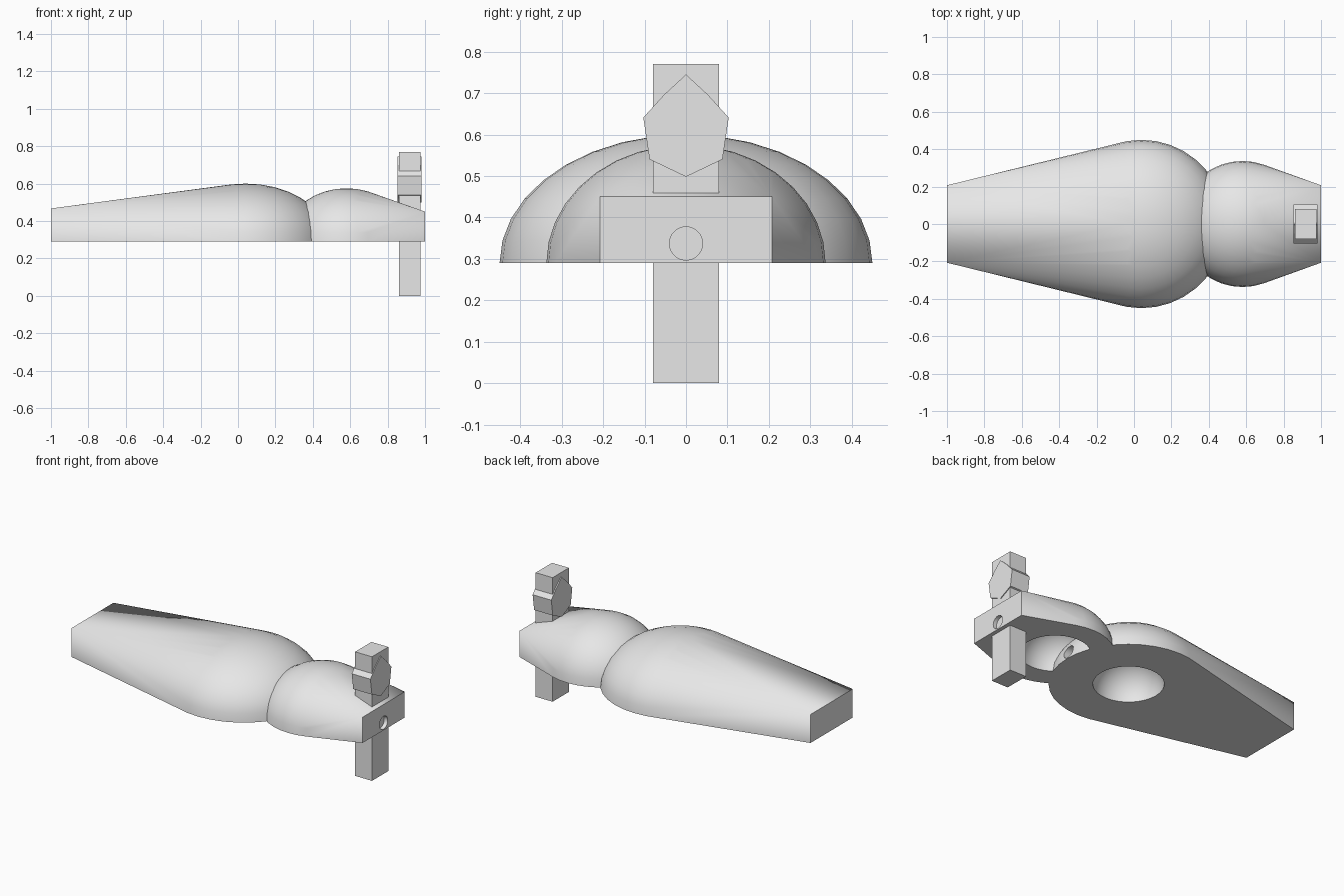
import bpy, bmesh, math
from mathutils import Matrix, Vector

if "Cube" in bpy.data.objects:
    bpy.data.objects.remove(bpy.data.objects["Cube"])

BASE = 0.29  # height of the flat underside

grey = bpy.data.materials.new("plain grey")
grey.diffuse_color = (0.8, 0.8, 0.8, 1)
grey.use_nodes = True
grey.node_tree.nodes["Principled BSDF"].inputs["Base Color"].default_value = grey.diffuse_color


def add_object(name, bm):
    bmesh.ops.recalc_face_normals(bm, faces=bm.faces[:])
    mesh = bpy.data.meshes.new(name)
    bm.to_mesh(mesh)
    bm.free()
    mesh.materials.append(grey)
    obj = bpy.data.objects.new(name, mesh)
    bpy.context.collection.objects.link(obj)
    return obj


def box(name, x0, x1, y, z0, z1):
    bm = bmesh.new()
    m = Matrix.Translation(((x0 + x1) / 2, 0, (z0 + z1) / 2)) @ Matrix.Diagonal((x1 - x0, 2 * y, z1 - z0, 1))
    bmesh.ops.create_cube(bm, size=1, matrix=m)
    return add_object(name, bm)


def tapered_dome(name, cx, radius, height, end_x, end_y, end_top):
    """Half ellipsoid stretched to a rectangular end."""
    bm = bmesh.new()
    seg, rings = 36, 9
    for i in range(rings):
        a = math.pi / 2 * i / rings
        for j in range(seg):
            t = 2 * math.pi * j / seg
            bm.verts.new((cx + radius * math.cos(a) * math.cos(t),
                          radius * math.cos(a) * math.sin(t),
                          BASE + height * math.sin(a)))
    bm.verts.new((cx, 0, BASE + height))
    for y in (-end_y, end_y):
        for z in (BASE, end_top):
            bm.verts.new((end_x, y, z))
    res = bmesh.ops.convex_hull(bm, input=bm.verts[:])
    junk = {g for g in res["geom_interior"] + res["geom_unused"] if isinstance(g, bmesh.types.BMVert)}
    bmesh.ops.delete(bm, geom=list(junk), context='VERTS')
    bmesh.ops.dissolve_limit(bm, angle_limit=0.002, verts=bm.verts[:], edges=bm.edges[:])
    return add_object(name, bm)


def hollow_cutter(name, cx):
    bm = bmesh.new()
    bmesh.ops.create_uvsphere(bm, u_segments=32, v_segments=17, radius=0.202,
                              matrix=Matrix.Translation((cx, 0, BASE)))
    return add_object(name, bm)


def cut(obj, cutters):
    for c in cutters:
        mod = obj.modifiers.new(c.name, 'BOOLEAN')
        mod.operation = 'DIFFERENCE'
        mod.solver = 'EXACT'
        mod.object = c
        c.hide_render = True
        c.hide_set(True)
    bpy.context.view_layer.update()
    deps = bpy.context.evaluated_depsgraph_get()
    mesh = bpy.data.meshes.new_from_object(obj.evaluated_get(deps))
    obj.modifiers.clear()
    obj.data = mesh
    bpy.ops.object.select_all(action='DESELECT')
    obj.select_set(True)
    bpy.context.view_layer.objects.active = obj
    bpy.ops.object.shade_smooth_by_angle(angle=math.radians(25))


# Two overlapping body sections
rear = tapered_dome("rear_body", 0.04, 0.45, 0.31, -1.0, 0.207, 0.467)
front = tapered_dome("front_body", 0.58, 0.337, 0.285, 1.0, 0.207, 0.45)

# Round hollows underneath, linked by a lengthwise bore
rear_hollow = hollow_cutter("rear_hollow_cutter", 0.04)
front_hollow = hollow_cutter("front_hollow_cutter", 0.58)
bm = bmesh.new()
bmesh.ops.create_cone(bm, cap_ends=True, segments=32, radius1=0.04, radius2=0.04, depth=1.0,
                      matrix=Matrix.Translation((0.6, 0, 0.337)) @ Matrix.Rotation(math.pi / 2, 4, 'Y'))
bore = add_object("bore_cutter", bm)
cut(rear, [rear_hollow, bore])
cut(front, [front_hollow, bore])

# Upright post through the front end
box("post", 0.86, 0.976, 0.08, 0.0, 0.77)

# Faceted block around the post
bm = bmesh.new()
half = [(0, 0.498), (0.088, 0.54), (0.103, 0.641), (0.052, 0.697), (0, 0.745)]
profile = half + [(-y, z) for y, z in half[-2:0:-1]]
face = bm.faces.new([bm.verts.new((0.853, y, z)) for y, z in profile])
ext = bmesh.ops.extrude_face_region(bm, geom=[face])
bmesh.ops.translate(bm, vec=Vector((0.128, 0, 0)),
                    verts=[g for g in ext["geom"] if isinstance(g, bmesh.types.BMVert)])
add_object("post_block", bm)
